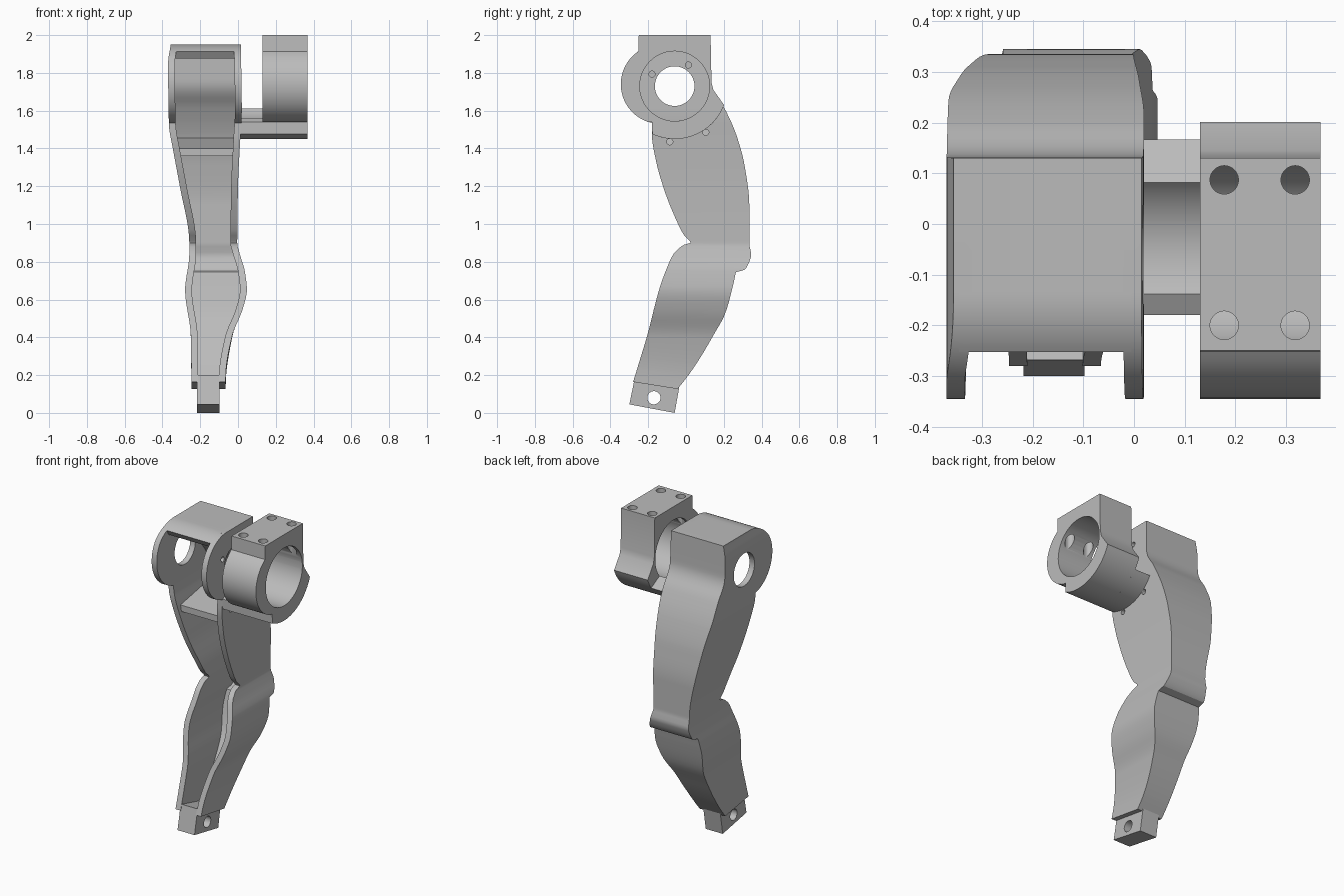
import bpy, bmesh, math

if "Cube" in bpy.data.objects:
    bpy.data.objects.remove(bpy.data.objects["Cube"])

grey = bpy.data.materials.new("plain_grey")
grey.use_nodes = True
GREY = (0.5, 0.5, 0.5, 1)
grey.diffuse_color = GREY
grey.node_tree.nodes["Principled BSDF"].inputs["Base Color"].default_value = GREY

AXIS = (-0.06, 1.73)      # joint axis (y, z)
LOBE = (-0.135, 1.74)     # centre of the rounded front lobe
LOBE_R, BORE_R, OUTER_R = 0.21, 0.185, 0.28
SIDE, BACK = 0.036, 0.045  # wall thicknesses


def finish(bm, name):
    bmesh.ops.recalc_face_normals(bm, faces=bm.faces)
    mesh = bpy.data.meshes.new(name)
    bm.to_mesh(mesh)
    bm.free()
    mesh.materials.append(grey)
    obj = bpy.data.objects.new(name, mesh)
    bpy.context.collection.objects.link(obj)
    return obj


def extrude(name, outline, x0, x1):
    """Side outline in (y, z), extruded along x."""
    bm = bmesh.new()
    a, b = [[bm.verts.new((x, y, z)) for y, z in outline] for x in (x0, x1)]
    n = len(outline)
    bm.faces.new(a)
    bm.faces.new(b)
    for i in range(n):
        j = (i + 1) % n
        bm.faces.new((a[i], a[j], b[j], b[i]))
    return finish(bm, name)


def arc(centre, radius, start, end, steps=24):
    angles = [math.radians(start + (end - start) * i / steps) for i in range(steps + 1)]
    return [(centre[0] + radius * math.cos(a), centre[1] + radius * math.sin(a)) for a in angles]


def activate(obj):
    bpy.ops.object.select_all(action="DESELECT")
    obj.select_set(True)
    bpy.context.view_layer.objects.active = obj


def drill(obj, radius, depth, location, along_x=True):
    rotation = (0, math.pi / 2, 0) if along_x else (0, 0, 0)
    bpy.ops.mesh.primitive_cylinder_add(vertices=48, radius=radius, depth=depth,
                                        location=location, rotation=rotation)
    cutter = bpy.context.object
    cutter.hide_render = True
    mod = obj.modifiers.new("hole", "BOOLEAN")
    mod.operation, mod.object, mod.solver = "DIFFERENCE", cutter, "EXACT"
    activate(obj)
    bpy.ops.object.modifier_apply(modifier=mod.name)
    bpy.data.objects.remove(cutter)


def curve(points, t):
    """Monotone smooth interpolation through (t, value) points."""
    t = min(max(t, points[0][0]), points[-1][0])
    slope = [(q[1] - p[1]) / (q[0] - p[0]) for p, q in zip(points, points[1:])]
    tangent = [slope[0]]
    for a, b in zip(slope, slope[1:]):
        tangent.append(2 * a * b / (a + b) if a * b > 0 else 0)
    tangent.append(slope[-1])
    i = next(k for k in range(len(slope)) if t <= points[k + 1][0])
    (t0, v0), (t1, v1) = points[i], points[i + 1]
    h = t1 - t0
    s = (t - t0) / h
    return (v0 * (1 + 2 * s) * (1 - s) ** 2 + v1 * s * s * (3 - 2 * s)
            + h * tangent[i] * s * (1 - s) ** 2 + h * tangent[i + 1] * s * s * (s - 1))


# Leg outline and widths, each as (z, value)
front = [(.145, -.28), (.27, -.245), (.41, -.205), (.66, -.14), (.77, -.1), (.85, -.06),
         (.89, -.01), (.9, .025), (.94, -.01), (1.04, -.06), (1.18, -.115), (1.34, -.16),
         (1.47, -.18), (1.535, -.18)]
back = [(.145, -.045), (.23, .02), (.385, .125), (.52, .205), (.7, .255), (.745, .265),
        (.757, .31), (.8, .335), (.835, .345), (.9, .335), (1.1, .335), (1.31, .31),
        (1.47, .267), (1.62, .2), (1.71, .145), (1.75, .135), (1.95, .13)]
left = [(.12, -.246), (.41, -.25), (.65, -.28), (.84, -.258), (.9, -.258), (1.2, -.308),
        (1.4, -.345), (1.53, -.366), (1.85, -.37), (1.95, -.356)]
right = [(.12, -.066), (.2, -.064), (.41, -.03), (.55, .025), (.65, .047), (.75, .036),
         (.84, .01), (.9, -.004), (1.2, 0), (1.45, .012), (1.6, .02), (1.95, .015)]

# Leg shell: a U-shaped section lofted up the leg, open at the front
levels = {z for z, v in front} | {z for z, v in back if z < 1.53}
levels |= {round(.16 + .03 * i, 3) for i in range(46)}
rows = [(curve(front, z), z) for z in sorted(levels)]
rows += arc(LOBE, LOBE_R, -108, -270, 28)
bm = bmesh.new()
rings = []
for yf, z in rows:
    yb = curve(back, z)
    ring = []
    for side, y in (("lo", yf), ("lo", yb), ("ro", yb), ("ro", yf),
                    ("ri", yf), ("ri", yb - BACK), ("li", yb - BACK), ("li", yf)):
        tilt = -.16 * (y + .16) * max(0, 1 - (z - .145) / .3)
        x = curve(left if side[0] == "l" else right, z)
        if side[1] == "i":
            x += SIDE if side[0] == "l" else -SIDE
        ring.append(bm.verts.new((x, y, z + tilt)))
    rings.append(ring)
for a, b in zip(rings, rings[1:]):
    for i in range(8):
        j = (i + 1) % 8
        bm.faces.new((a[i], a[j], b[j], b[i]))
bm.faces.new(rings[0])
bm.faces.new(rings[-1])
leg = finish(bm, "leg_shell")

# Joint opening through both walls, bolt holes in one wall
drill(leg, .105, .6, (-.18, AXIS[0], AXIS[1]))
for angle, dist in ((152, .136), (57, .133), (304, .295), (265, .296)):
    a = math.radians(angle)
    drill(leg, .016, .14, (.01, AXIS[0] + dist * math.cos(a), AXIS[1] + dist * math.sin(a)))

# Cover over the top of the leg and shelf inside it
cover_line = arc(LOBE, LOBE_R, 124, 90, 10) + [(.125, 1.95), (.125, 1.905)]
cover = extrude("top_cover", cover_line + arc(LOBE, LOBE_R - .045, 90, 124, 10), -.345, -.005)
shelf = extrude("inner_shelf", [(-.14, 1.36), (-.14, 1.4), (.25, 1.46), (.25, 1.42)], -.32, -.005)

# Foot block
foot = extrude("foot_block", [(-.3, .045), (-.06, 0), (-.035, .14), (-.268, .2)], -.218, -.098)
drill(foot, .035, .4, (-.16, -.17, .08))

# Clamp with bore and four screw holes
outline = [(-.25, 2), (.13, 2), (.135, 1.75), (.145, 1.71)]
outline += arc(AXIS, OUTER_R, -21, -115) + [(-.18, 1.54)]
outline += arc(LOBE, LOBE_R, -107, -236)
clamp = extrude("clamp", outline, .13, .368)
drill(clamp, BORE_R, .5, (.25, AXIS[0], AXIS[1]))
for x in (.178, .318):
    for y in (.087, -.2):
        drill(clamp, .028, .3, (x, y, 1.9), along_x=False)

# Curved bridge between leg and clamp
bridge = extrude("bridge", arc(AXIS, OUTER_R, -36, -115) + [(-.18, 1.54)]
                 + arc(AXIS, BORE_R, -115, -40), 0, .135)

for obj in (leg, cover, shelf, foot, clamp, bridge):
    activate(obj)
    bpy.ops.object.shade_smooth_by_angle(angle=math.radians(30))
